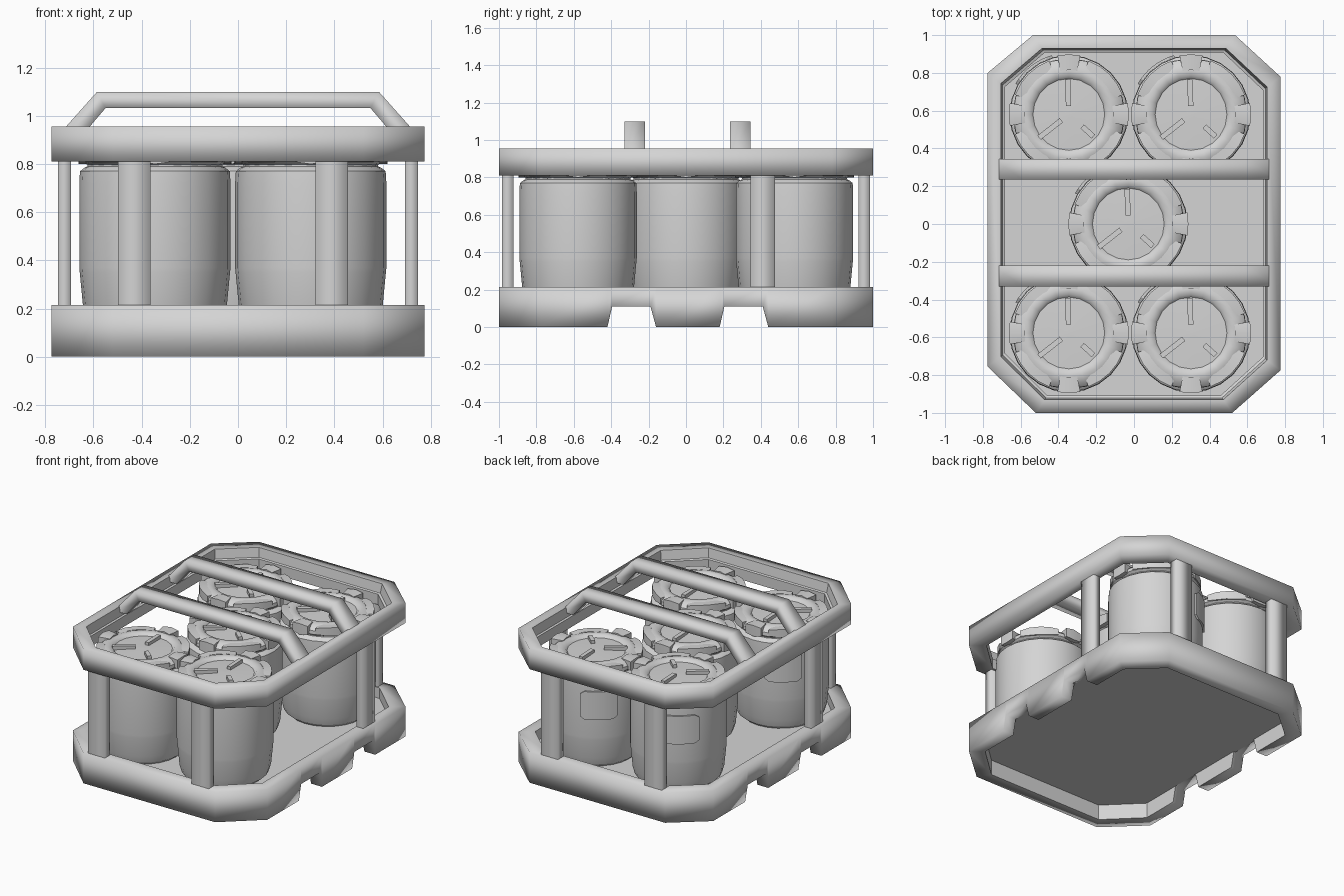
import bpy, bmesh
from math import pi, sin, cos, radians
from mathutils import Matrix

if "Cube" in bpy.data.objects:
    bpy.data.objects.remove(bpy.data.objects["Cube"])

GREY = (0.66, 0.66, 0.66, 1)
mat = bpy.data.materials.new("plain grey")
mat.use_nodes = True
mat.diffuse_color = GREY
mat.node_tree.nodes["Principled BSDF"].inputs["Base Color"].default_value = GREY


def finish(bm, name, angle=None):
    """Turn a bmesh into an object; angle None keeps it fully smooth."""
    bmesh.ops.recalc_face_normals(bm, faces=bm.faces)
    me = bpy.data.meshes.new(name)
    bm.to_mesh(me)
    bm.free()
    me.materials.append(mat)
    for p in me.polygons:
        p.use_smooth = True
    if angle is not None:
        me.set_sharp_from_angle(angle=radians(angle))
    ob = bpy.data.objects.new(name, me)
    bpy.context.collection.objects.link(ob)
    return ob


def loft(bm, rows, closed=False, caps=False):
    """Bridge loops of points with quads."""
    loops = [[bm.verts.new(p) for p in row] for row in rows]
    pairs = list(zip(loops, loops[1:]))
    if closed:
        pairs.append((loops[-1], loops[0]))
    n = len(loops[0])
    for a, b in pairs:
        for i in range(n):
            j = (i + 1) % n
            bm.faces.new((a[i], a[j], b[j], b[i]))
    if caps:
        bm.faces.new(loops[0])
        bm.faces.new(loops[-1])
    return loops


def box(bm, size, at, turn=0.0):
    m = (Matrix.Rotation(turn, 4, 'Z') @ Matrix.Translation(at)
         @ Matrix.Diagonal((*size, 1)))
    bmesh.ops.create_cube(bm, size=1, matrix=m)


def turned(bm, profile, sides):
    """Solid of revolution round z."""
    loft(bm, [[(r * cos(2 * pi * i / sides), r * sin(2 * pi * i / sides), z)
               for i in range(sides)] for r, z in profile], caps=True)


def sector(bm, middle, spread, radii, heights, steps, clip=0.0):
    """Curved block; clip trims the height at both ends."""
    (r0, r1), (z0, z1) = radii, heights
    rows = []
    for i in range(steps + 1):
        a = radians(middle + spread * (2 * i / steps - 1))
        c = clip if i in (0, steps) else 0
        rows.append([(r * cos(a), r * sin(a), z) for r, z in
                     ((r0, z0 + c), (r1, z0 + c), (r1, z1 - c), (r0, z1 - c))])
    loft(bm, rows, caps=True)


# Eight-sided outline: the left half, mirrored to give the right half,
# whose corners sit slightly further back.
# The third value lifts the lower edge for the fork openings.
front_end = [(0.52, -1, 0), (0.775, -0.775, 0)]
back_end = [(0.775, 0.78, 0), (0.535, 1, 0)]
openings = [(0.775, y + shift, z) for shift in (-0.29, 0.31)
            for y, z in ((-0.13, 0), (-0.105, 0.11), (0.1, 0.11), (0.13, 0))]


def whole(half):
    return half + [(-x, y + (0.02 if 0.5 < abs(y) < 0.9 else 0), z)
                   for x, y, z in reversed(half)]


def inset(x, y, d):
    """Move an outline point inwards, keeping the openings in line."""
    if abs(y) < 0.5:
        return x - d * (1 if x > 0 else -1), y
    return x * (1 - d / 0.775), y * (1 - d)


def frame(name, half, levels):
    """Sweep a section of (inset, height, follows_opening) round the outline."""
    bm = bmesh.new()
    rows = [[(*inset(x, y, d), max(z, lift) if low else z)
             for x, y, lift in whole(half)] for d, z, low in levels]
    loops = loft(bm, rows, closed=True)
    # outer side soft, inner edges crisp
    crisp = {v for loop in loops[2:] for v in loop}
    for e in bm.edges:
        e.smooth = not all(v in crisp for v in e.verts)
    finish(bm, name)


frame("base_rim", front_end + openings + back_end,
      [(0, 0, True), (0, 0.215, False), (0.085, 0.215, False), (0.085, 0, True)])
frame("top_rim", front_end + back_end,
      [(0, 0.81, False), (0, 0.955, False), (0.07, 0.955, False),
       (0.08, 0.89, False), (0.092, 0.885, False), (0.092, 0.81, False)])

# Floor of the tray
bm = bmesh.new()
loft(bm, [[(*inset(x, y, 0.07), z) for x, y, _ in whole(front_end + back_end)]
          for z in (0.11, 0.14)], caps=True)
finish(bm, "tray_floor", 30)

# Upright posts between the rims, open where they enter them
bm = bmesh.new()
for x in (-0.43, 0.39):
    for y in (-0.953, 0.953):
        box(bm, (0.135, 0.06, 0.64), (x, y, 0.51))
for s in (-1, 1):
    box(bm, (0.055, 0.13, 0.64), (s * 0.72, s * 0.41, 0.51))
bm.normal_update()
bmesh.ops.delete(bm, geom=[f for f in bm.faces if abs(f.normal.z) > 0.9],
                 context='FACES_ONLY')
finish(bm, "posts")

# Carrying handles: pairs of outer and inner points along the bar
bar = [((0.75, 0.915), (0.65, 0.915)), ((0.585, 1.1), (0.55, 1.032))]
bar += [((-ax, az), (-bx, bz)) for (ax, az), (bx, bz) in reversed(bar)]
for name, y in (("front_handle", -0.275), ("back_handle", 0.29)):
    bm = bmesh.new()
    loft(bm, [[(ax, y - 0.055, az), (ax, y + 0.055, az),
               (bx, y + 0.055, bz), (bx, y - 0.055, bz)]
              for (ax, az), (bx, bz) in bar])
    finish(bm, name)

# Can body
bm = bmesh.new()
turned(bm, [(0.25, 0.135), (0.285, 0.165), (0.299, 0.215), (0.312, 0.35), (0.314, 0.37),
            (0.314, 0.72), (0.311, 0.77), (0.292, 0.785), (0.28, 0.79), (0.28, 0.82)], 24)
body = finish(bm, "can_body", 30)

# Lid: rounded collar, shallow dished disc, clips, raised arcs and ribs
bm = bmesh.new()
turned(bm, [(0.27, 0.79), (0.285, 0.8), (0.298, 0.81), (0.296, 0.835), (0.272, 0.857),
            (0.235, 0.868), (0.205, 0.864), (0.19, 0.848), (0.02, 0.854)], 20)
for k in range(4):
    sector(bm, 90 * k, 11, (0.235, 0.318), (0.8, 0.878), 2, 0.008)
    sector(bm, 90 * k + 45, 25, (0.25, 0.303), (0.808, 0.866), 4, 0.008)
for deg, mid, length in ((92, 0.115, 0.14), (218, 0.125, 0.15), (318, 0.135, 0.08)):
    box(bm, (length, 0.028, 0.04), (mid, 0, 0.854), radians(deg))
lid = finish(bm, "can_lid", 40)

# Curved label plate with clipped corners
bm = bmesh.new()
sector(bm, 128, 22, (0.3, 0.326), (0.5, 0.7), 8, 0.02)
label = finish(bm, "can_label", 30)

# Set out the five cans
spots = [(-0.345, -0.577), (0.302, -0.577), (-0.03, 0), (-0.345, 0.58), (0.302, 0.58)]
for part in (body, lid, label):
    for n, (x, y) in enumerate(spots):
        ob = part
        if n:
            ob = part.copy()
            ob.name = f"{part.name}_{n + 1}"
            bpy.context.collection.objects.link(ob)
        ob.location = (x, y, 0)
